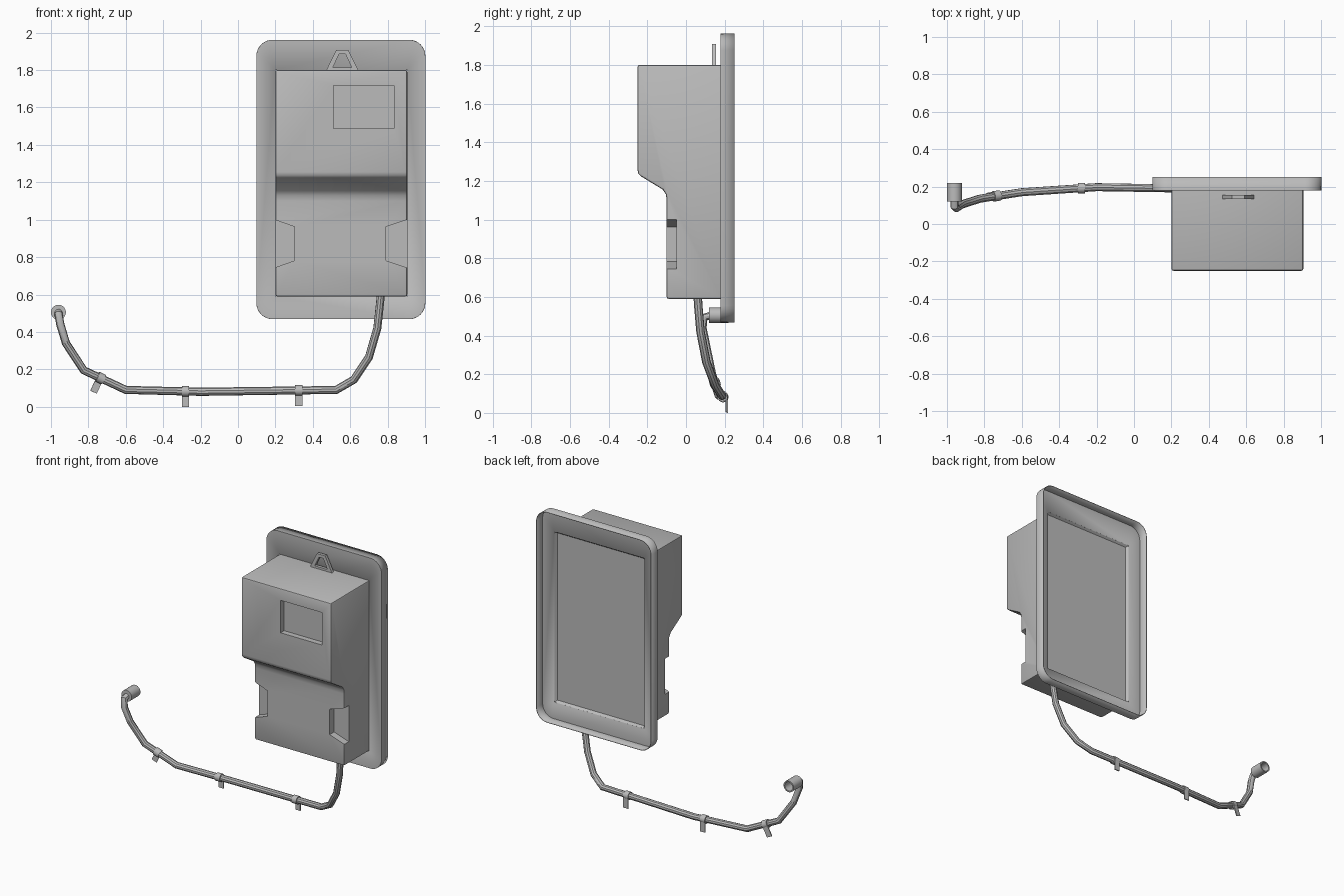
import bpy, bmesh, math
from mathutils import Matrix, Vector

if "Cube" in bpy.data.objects:
    bpy.data.objects.remove(bpy.data.objects["Cube"], do_unlink=True)

grey = bpy.data.materials.new("plain_grey")
grey.use_nodes = True
grey.diffuse_color = (0.5, 0.5, 0.5, 1)
grey.node_tree.nodes["Principled BSDF"].inputs["Base Color"].default_value = (0.5, 0.5, 0.5, 1)


def finish(name, bm, smooth=True):
    bmesh.ops.recalc_face_normals(bm, faces=bm.faces)
    mesh = bpy.data.meshes.new(name)
    bm.to_mesh(mesh)
    bm.free()
    mesh.materials.append(grey)
    ob = bpy.data.objects.new(name, mesh)
    bpy.context.collection.objects.link(ob)
    if smooth:
        shade(ob)
    return ob


def shade(ob):
    bpy.ops.object.select_all(action='DESELECT')
    ob.select_set(True)
    bpy.context.view_layer.objects.active = ob
    bpy.ops.object.shade_smooth_by_angle(angle=math.radians(35))


def prism(points, shift):
    """Extrude a closed 3D outline along a vector."""
    bm = bmesh.new()
    face = bm.faces.new([bm.verts.new(p) for p in points])
    new = bmesh.ops.extrude_face_region(bm, geom=[face], use_keep_orig=True)["geom"]
    bmesh.ops.translate(bm, vec=shift, verts=[g for g in new if isinstance(g, bmesh.types.BMVert)])
    bmesh.ops.recalc_face_normals(bm, faces=bm.faces)
    return bm


def xz_prism(points, y0, y1):
    return prism([(x, y0, z) for x, z in points], (0, y1 - y0, 0))


def rect(x0, x1, z0, z1):
    return [(x0, z0), (x1, z0), (x1, z1), (x0, z1)]


def cut(ob, name, bm):
    cutter = finish(name, bm, False)
    cutter.hide_render = True
    cutter.hide_viewport = True
    cutter.display_type = 'WIRE'
    mod = ob.modifiers.new(name, 'BOOLEAN')
    mod.object = cutter
    mod.solver = 'EXACT'


X0, X1, Z0, Z1 = 0.20, 0.905, 0.59, 1.80
BACK = 0.18

# Meter housing: stepped side profile, rounded front edges, recessed back
profile = [(BACK, Z0), (-0.10, Z0), (-0.10, 1.10), (-0.104, 1.13), (-0.12, 1.155),
           (-0.235, 1.225), (-0.247, 1.237), (-0.25, 1.255), (-0.25, Z1), (BACK, Z1)]
bm = prism([(X0, y, z) for y, z in profile], (X1 - X0, 0, 0))
edges = [e for e in bm.edges
         if e.calc_face_angle(0) > 0.8 and min(v.co.y for v in e.verts) < 0.15]
bmesh.ops.bevel(bm, geom=edges, offset=0.01, segments=2, profile=0.5,
                affect='EDGES', clamp_overlap=True)
back = max(bm.faces, key=lambda f: f.calc_center_median().y)
bmesh.ops.inset_individual(bm, faces=[back], thickness=0.012, depth=-0.015)
housing = finish("housing", bm)

# Display recess and the two side grips
cut(housing, "display_cutter", xz_prism(rect(0.51, 0.835, 1.487, 1.717), -0.4, -0.21))
for side, outer, inner in (("right", X0 - 0.1, 0.303), ("left", X1 + 0.1, 0.79)):
    grip = [(outer, 0.71), (inner, 0.782), (inner, 0.962), (outer, 1.033)]
    cut(housing, side + "_grip_cutter", xz_prism(grip, -0.2, -0.05))

# Mounting tray: rounded sheet open to the back, with a hole behind the housing
bm = bmesh.new()
px0, px1, pz0, pz1, r = 0.10, 1.0, 0.47, 1.96, 0.085
outline = []
corners = [(px1 - r, pz1 - r), (px0 + r, pz1 - r), (px0 + r, pz0 + r), (px1 - r, pz0 + r)]
for i, (cx, cz) in enumerate(corners):
    for k in range(9):
        a = math.radians(90 * i + 90 * k / 8)
        outline.append((cx + r * math.cos(a), cz + r * math.sin(a)))


def loop_edges(points):
    vs = [bm.verts.new((x, BACK, z)) for x, z in points]
    return [bm.edges.new((vs[i - 1], vs[i])) for i in range(len(vs))]


rim = loop_edges(outline)
hole = loop_edges(rect(X0, X1, Z0, Z1))
bmesh.ops.triangle_fill(bm, use_beauty=True, edges=rim + hole)
wall = bmesh.ops.extrude_edge_only(bm, edges=rim)["geom"]
bmesh.ops.translate(bm, vec=(0, 0.07, 0), verts=[g for g in wall if isinstance(g, bmesh.types.BMVert)])
tray = finish("mounting_tray", bm)
solid = tray.modifiers.new("sheet_thickness", 'SOLIDIFY')
solid.thickness = 0.004
solid.offset = 0

# Hanging loop on top
loop = finish("hanging_loop", xz_prism([(0.47, 1.795), (0.645, 1.795), (0.59, 1.907), (0.525, 1.907)],
                                       0.135, 0.156), False)
cut(loop, "loop_cutter", xz_prism([(0.508, 1.815), (0.607, 1.815), (0.575, 1.885), (0.54, 1.885)],
                                  0.1, 0.2))

# Cable: a tube along a polyline
path = [(0.765, 0.06, 0.62), (0.76, 0.063, 0.56), (0.745, 0.075, 0.42), (0.70, 0.105, 0.265),
        (0.62, 0.15, 0.145), (0.525, 0.185, 0.09), (-0.2, 0.197, 0.08), (-0.6, 0.17, 0.09),
        (-0.825, 0.135, 0.195), (-0.92, 0.105, 0.34), (-0.95, 0.085, 0.44),
        (-0.96, 0.095, 0.495), (-0.96, 0.14, 0.505)]
curve = bpy.data.curves.new("cable", 'CURVE')
curve.dimensions = '3D'
curve.bevel_depth = 0.022
curve.bevel_resolution = 3
curve.use_fill_caps = True
spline = curve.splines.new('POLY')
spline.points.add(len(path) - 1)
for point, co in zip(spline.points, path):
    point.co = (*co, 1)
curve.materials.append(grey)
cable = bpy.data.objects.new("cable", curve)
bpy.context.collection.objects.link(cable)
bpy.ops.object.select_all(action='DESELECT')
cable.select_set(True)
bpy.context.view_layer.objects.active = cable
bpy.ops.object.convert(target='MESH')
shade(bpy.context.view_layer.objects.active)

# Sensor socket: cup open to the back
bm = bmesh.new()
bmesh.ops.create_cone(bm, cap_ends=True, segments=24, radius1=0.04, radius2=0.04, depth=0.1,
                      matrix=Matrix.Translation((-0.96, 0.17, 0.505)) @ Matrix.Rotation(math.pi / 2, 4, 'X'))
opening = max(bm.faces, key=lambda f: f.calc_center_median().y)
bmesh.ops.inset_individual(bm, faces=[opening], thickness=0.009, depth=0)
bmesh.ops.translate(bm, vec=(0, 0, 0), verts=opening.verts)
cup = bmesh.ops.extrude_face_region(bm, geom=[opening])["geom"]
bmesh.ops.delete(bm, geom=[opening], context='FACES_ONLY') if opening.is_valid else None
bmesh.ops.translate(bm, vec=(0, -0.07, 0), verts=[g for g in cup if isinstance(g, bmesh.types.BMVert)])
finish("sensor_socket", bm)

# Cable clips: band around the cable with a fixing tab below
for name, place, direction in (
        ("left_clip", (0.325, 0.188, 0.087), (1, 0, 0)),
        ("middle_clip", (-0.28, 0.192, 0.082), (1, 0, 0)),
        ("right_clip", (-0.735, 0.15, 0.153), (0.9, 0.14, -0.42))):
    along = Vector(direction).normalized()
    across = Vector((0, 0, 1)).cross(along).normalized()
    up = along.cross(across)
    frame = Matrix.Translation(place) @ Matrix((along, across, up)).transposed().to_4x4()
    bm = bmesh.new()
    bmesh.ops.create_cone(bm, cap_ends=True, segments=16, radius1=0.028, radius2=0.028, depth=0.038,
                          matrix=frame @ Matrix.Rotation(math.pi / 2, 4, 'Y'))
    bmesh.ops.create_cube(bm, size=1, matrix=frame @ Matrix.Translation((0, 0.021, -0.04))
                          @ Matrix.Diagonal((0.038, 0.007, 0.085, 1)))
    finish(name, bm)
